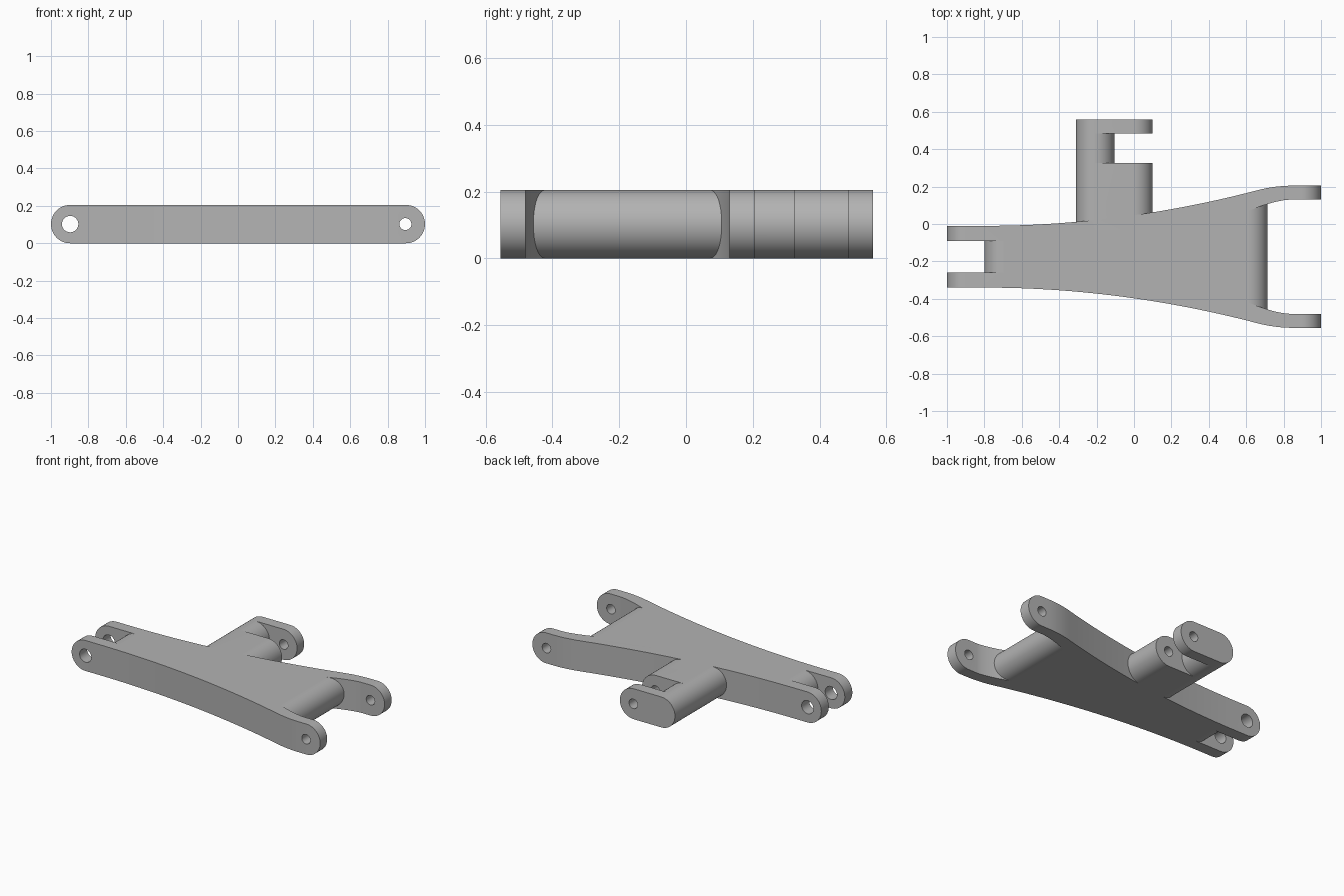
import bpy, bmesh
from math import sin, cos, pi, radians
from mathutils import Vector

if "Cube" in bpy.data.objects:
    bpy.data.objects.remove(bpy.data.objects["Cube"])

H = 0.205          # thickness of the arm
R = H / 2          # radius of every rounded end
AXIS = -0.175      # y of the arm's centre line

metal = bpy.data.materials.new("plain grey")
metal.use_nodes = True
GREY = (0.45, 0.45, 0.45, 1)
metal.diffuse_color = GREY
metal.node_tree.nodes["Principled BSDF"].inputs["Base Color"].default_value = GREY


def prism(name, points, offset):
    """Extrude a closed 3D outline along an offset vector."""
    bm = bmesh.new()
    face = bm.faces.new([bm.verts.new(p) for p in points])
    side = bmesh.ops.extrude_face_region(bm, geom=[face])["geom"]
    moved = [v for v in side if isinstance(v, bmesh.types.BMVert)]
    bmesh.ops.translate(bm, verts=moved, vec=Vector(offset))
    bmesh.ops.recalc_face_normals(bm, faces=bm.faces)
    mesh = bpy.data.meshes.new(name)
    bm.to_mesh(mesh)
    bm.free()
    mesh.materials.append(metal)
    ob = bpy.data.objects.new(name, mesh)
    bpy.context.collection.objects.link(ob)
    return ob


def arc(x, r, a0, a1, n=28):
    return [(x + r * cos(a0 + (a1 - a0) * i / n), R + r * sin(a0 + (a1 - a0) * i / n))
            for i in range(n + 1)]


def along_y(name, profile, y0, y1):
    return prism(name, [(x, y0, z) for x, z in profile], (0, y1 - y0, 0))


def plan(name, half_width, xs, z0, z1):
    """Upright prism, symmetric about the arm's centre line."""
    far = [(x, AXIS + half_width(x), z0) for x in xs]
    near = [(x, AXIS - half_width(x), z0) for x in reversed(xs)]
    return prism(name, far + near, (0, 0, z1 - z0))


def stadium(x0, x1):
    return arc(x1 - R, R, -pi / 2, pi / 2) + arc(x0 + R, R, pi / 2, 3 * pi / 2)


def box(name, x0, x1, y0, y1):
    return along_y(name, [(x0, -0.1), (x1, -0.1), (x1, 0.4), (x0, 0.4)], y0, y1)


def pin(x, r, y0, y1):
    return along_y("pin_cutter", arc(x, r, 0, 2 * pi)[:-1], y0, y1)


def combine(ob, other, operation="DIFFERENCE"):
    mod = ob.modifiers.new("combine", "BOOLEAN")
    mod.operation, mod.solver, mod.object = operation, "EXACT", other
    bpy.context.view_layer.objects.active = ob
    bpy.ops.object.modifier_apply(modifier=mod.name)
    bpy.data.objects.remove(other)


def spread(a, b, n):
    return [a + (b - a) * i / n for i in range(n + 1)]


def outer(x):
    """Half width of the flaring arm."""
    if x < -0.8:
        return 0.165
    if x < 0.65:
        return 0.165 + (x + 0.8) ** 2 / 11.2
    return 0.38 - 0.027 * (max(0, 0.85 - x) / 0.2) ** 2


def inner(x):
    """Half width of the gap between the wide fork's lugs."""
    return 0.305 - 0.045 * (max(0, 0.83 - x) / 0.18) ** 1.5


# Arm: flared plan trimmed by a long round-ended bar
arm = plan("arm", outer, [-1.1] + spread(-0.8, 0.65, 28) + spread(0.68, 0.85, 8) + [1.1], -0.1, 0.4)
combine(arm, along_y("bar", stadium(-1, 1), -1, 1), "INTERSECT")

# Fork gaps at both ends
WIDE, NARROW = 0.715 - R, -0.8 + R
combine(arm, plan("wide_gap", inner, spread(WIDE, 0.83, 14) + [1.1], -0.1, 0.4))
combine(arm, box("narrow_gap", -1.1, NARROW, AXIS - 0.085, AXIS + 0.085))

# Side boss: round-ended bar with a clevis slot
boss = along_y("side_boss", stadium(-0.31, 0.1), -0.05, 0.56)
SLOT = -0.31 + R
combine(boss, box("clevis_slot", SLOT, 0.3, 0.325, 0.485))
combine(boss, pin(0, 0.032, 0.12, 0.7))
combine(arm, boss, "UNION")

# Pin holes through the forks
combine(arm, pin(-0.8975, 0.044, -1, 0.01))
for y0, y1 in ((-0.7, -0.45), (0.1, 0.3)):
    combine(arm, pin(0.895, 0.032, y0, y1))

# Rounded ends of the web inside each gap
right_half, left_half = (-pi / 2, pi / 2), (pi / 2, 3 * pi / 2)
along_y("wide_fork_web_end", arc(WIDE, R, *right_half), AXIS - 0.3, AXIS + 0.3)
along_y("narrow_fork_web_end", arc(NARROW, R, *left_half), AXIS - 0.1, AXIS + 0.1)
along_y("clevis_web_end", arc(SLOT, R, *right_half), 0.324, 0.486)

# Smooth the curved walls, keep the edges crisp
for ob in bpy.context.collection.objects:
    if ob.type == "MESH":
        bpy.ops.object.select_all(action="DESELECT")
        ob.select_set(True)
        bpy.context.view_layer.objects.active = ob
        bpy.ops.object.shade_smooth_by_angle(angle=radians(30))
